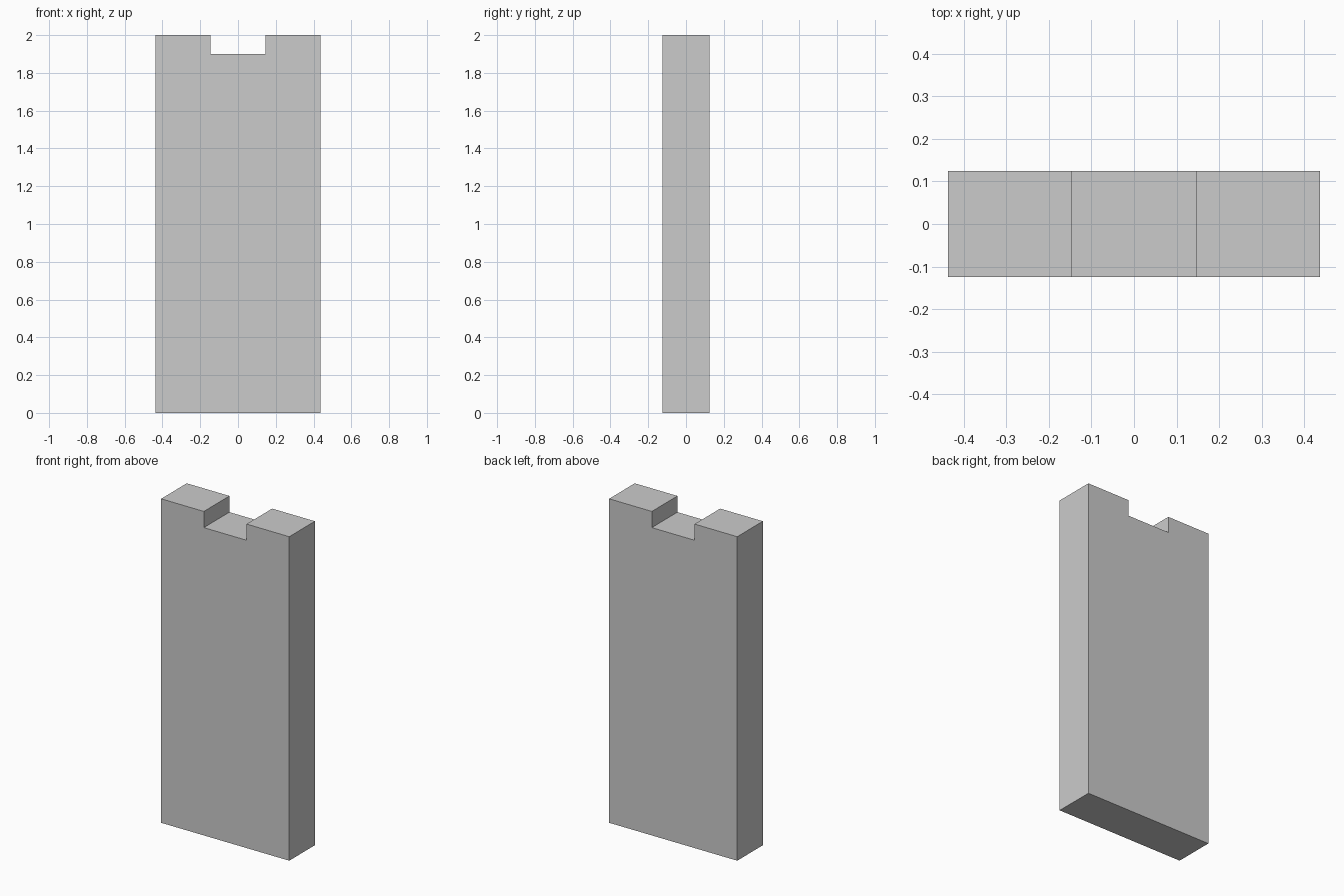
import bpy
import bmesh

if "Cube" in bpy.data.objects:
    bpy.data.objects.remove(bpy.data.objects["Cube"])

WIDTH, DEPTH, HEIGHT = 0.875, 0.25, 2.0
NOTCH_W, NOTCH_H = WIDTH / 3, 0.1

# Front outline: right half, mirrored to the left
w, n, low = WIDTH / 2, NOTCH_W / 2, HEIGHT - NOTCH_H
right = [(w, 0), (w, HEIGHT), (n, HEIGHT), (n, low)]
profile = right + [(-x, z) for x, z in reversed(right)]

# Notched slab: outline extruded front to back
bm = bmesh.new()
face = bm.faces.new([bm.verts.new((x, -DEPTH / 2, z)) for x, z in profile])
ext = bmesh.ops.extrude_face_region(bm, geom=[face])
verts = [v for v in ext["geom"] if isinstance(v, bmesh.types.BMVert)]
bmesh.ops.translate(bm, verts=verts, vec=(0, DEPTH, 0))
bmesh.ops.recalc_face_normals(bm, faces=bm.faces)

mesh = bpy.data.meshes.new("notched_slab")
bm.to_mesh(mesh)
bm.free()
slab = bpy.data.objects.new("notched_slab", mesh)
bpy.context.collection.objects.link(slab)
